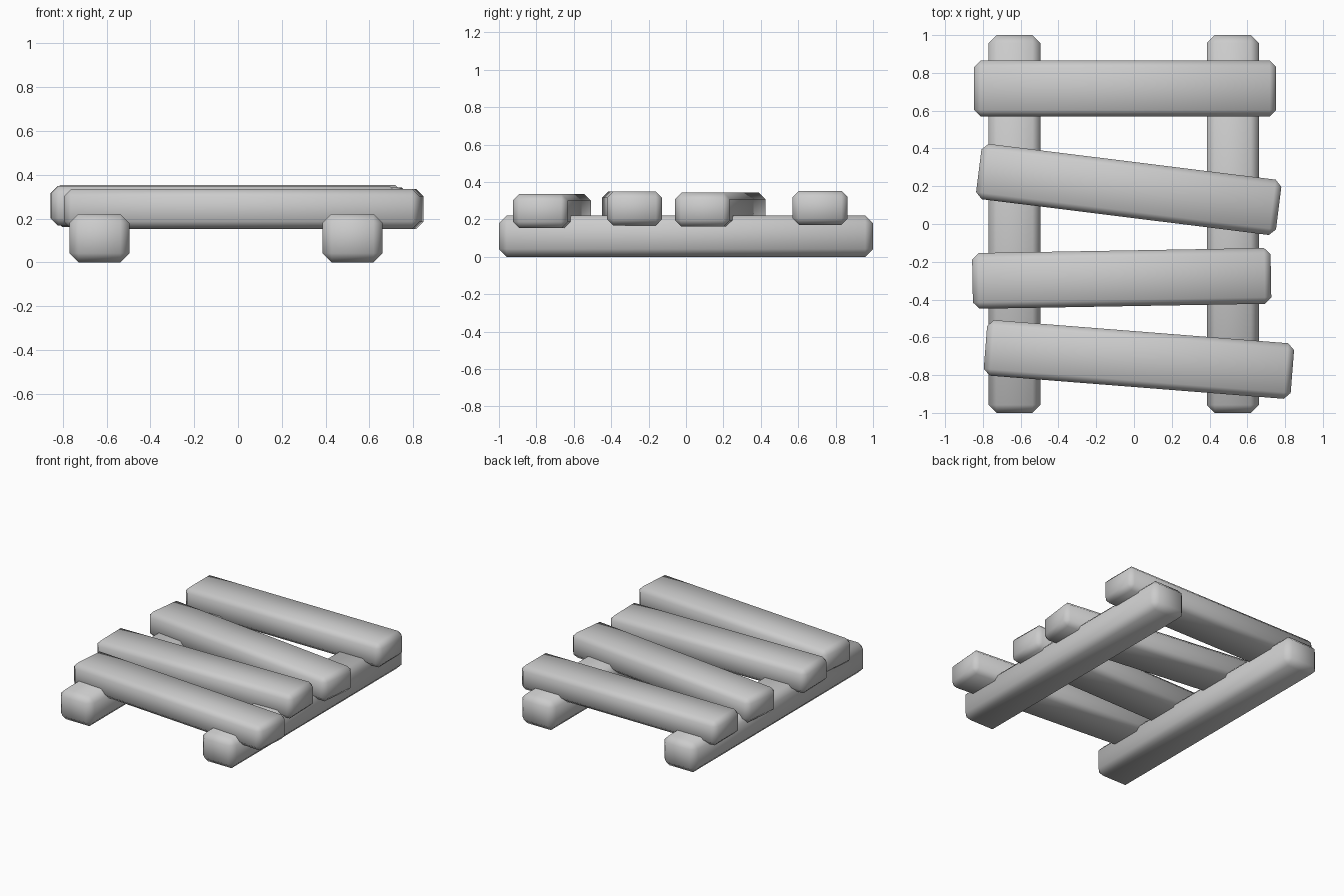
import bpy
from math import radians

if "Cube" in bpy.data.objects:
    bpy.data.objects.remove(bpy.data.objects["Cube"])


def beam(name, size, center, angle=0.0, bevel=0.04):
    # chamfered box with soft shading
    bpy.ops.mesh.primitive_cube_add(size=1, location=center)
    ob = bpy.context.object
    ob.name = name
    ob.scale = size
    bpy.ops.object.transform_apply(location=False, rotation=False, scale=True)
    ob.rotation_euler.z = radians(angle)
    mod = ob.modifiers.new("edge_chamfer", 'BEVEL')
    mod.width = bevel
    mod.segments = 1
    mod.limit_method = 'NONE'
    bpy.ops.object.shade_smooth()
    return ob


# two long rails on the ground
for side, x in (("left", -0.633), ("right", 0.523)):
    beam(side + "_rail", (0.275, 2.0, 0.222), (x, 0, 0.111), bevel=0.042)

# four uneven planks across: length, x, y, z, angle
planks = [
    (1.60, -0.047, 0.717, 0.262, 0.0),
    (1.60, -0.028, 0.183, 0.252, -7.1),
    (1.58, -0.065, -0.288, 0.259, 1.0),
    (1.63, 0.026, -0.717, 0.244, -4.5),
]
for i, (length, x, y, z, angle) in enumerate(planks):
    beam(f"plank_{i + 1}", (length, 0.295, 0.182), (x, y, z), angle, 0.034)
